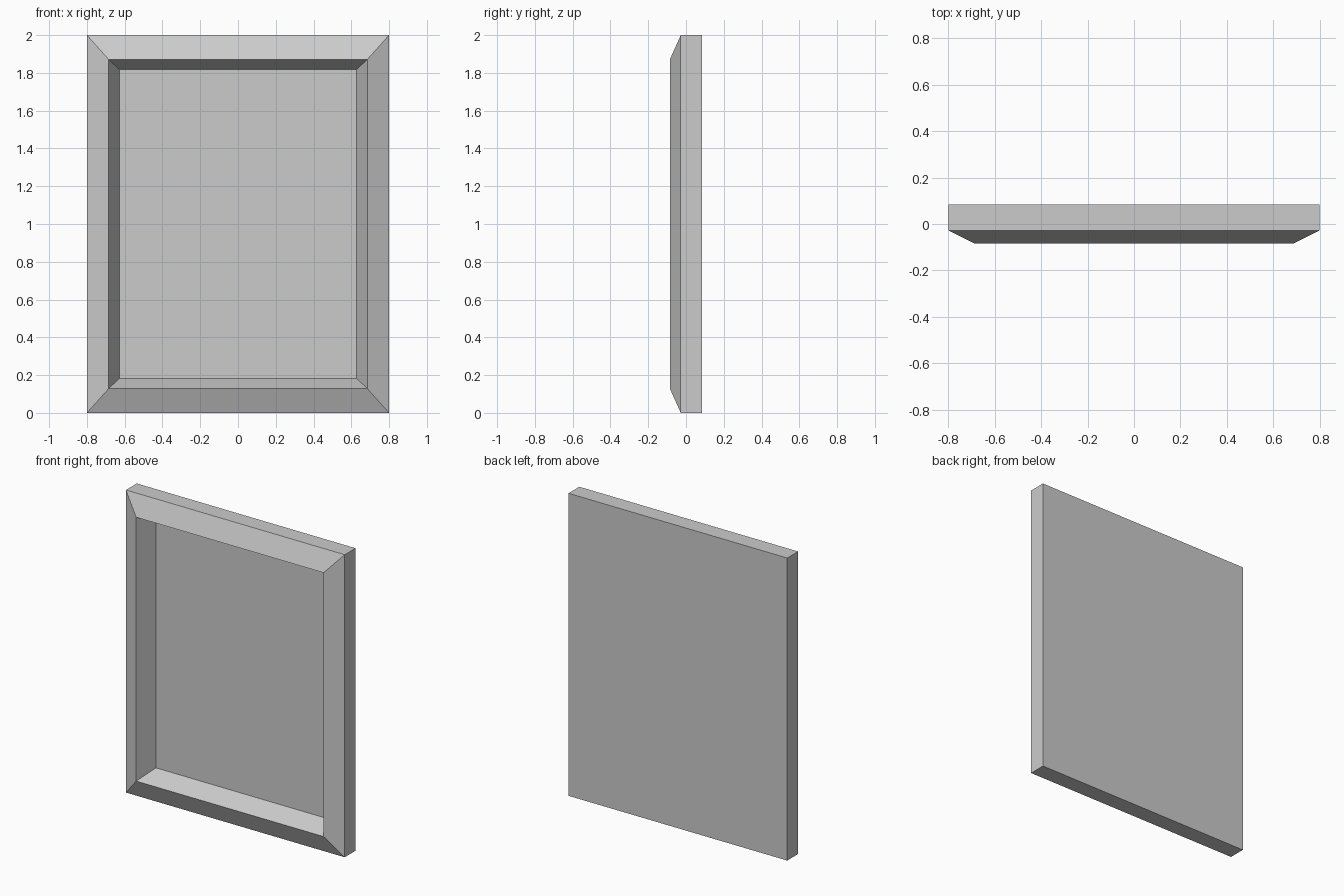
import bpy, bmesh

if "Cube" in bpy.data.objects:
    bpy.data.objects.remove(bpy.data.objects["Cube"])

# Rectangular rings from back to panel: half width, half height, y
RINGS = [
    (0.80, 1.00, 0.085),    # back edge
    (0.80, 1.00, -0.028),   # outer side edge
    (0.685, 0.872, -0.085), # raised front ridge
    (0.628, 0.817, 0.04),   # inner edge at the panel
]


def mesh_object(name, bm):
    bmesh.ops.recalc_face_normals(bm, faces=bm.faces)
    mesh = bpy.data.meshes.new(name)
    bm.to_mesh(mesh)
    bm.free()
    obj = bpy.data.objects.new(name, mesh)
    bpy.context.collection.objects.link(obj)
    return obj


def add_ring(bm, half_w, half_h, y):
    return [bm.verts.new((sx * half_w, y, 1 + sz * half_h))
            for sx, sz in ((-1, -1), (1, -1), (1, 1), (-1, 1))]


# Mitred frame with recessed panel and flat back, one closed shell
bm = bmesh.new()
rings = [add_ring(bm, *r) for r in RINGS]
for a, b in zip(rings, rings[1:]):
    for i in range(4):
        j = (i + 1) % 4
        bm.faces.new((a[i], a[j], b[j], b[i]))
bm.faces.new(rings[0])    # back board
bm.faces.new(rings[-1])   # recessed panel
mesh_object("picture_frame", bm)
